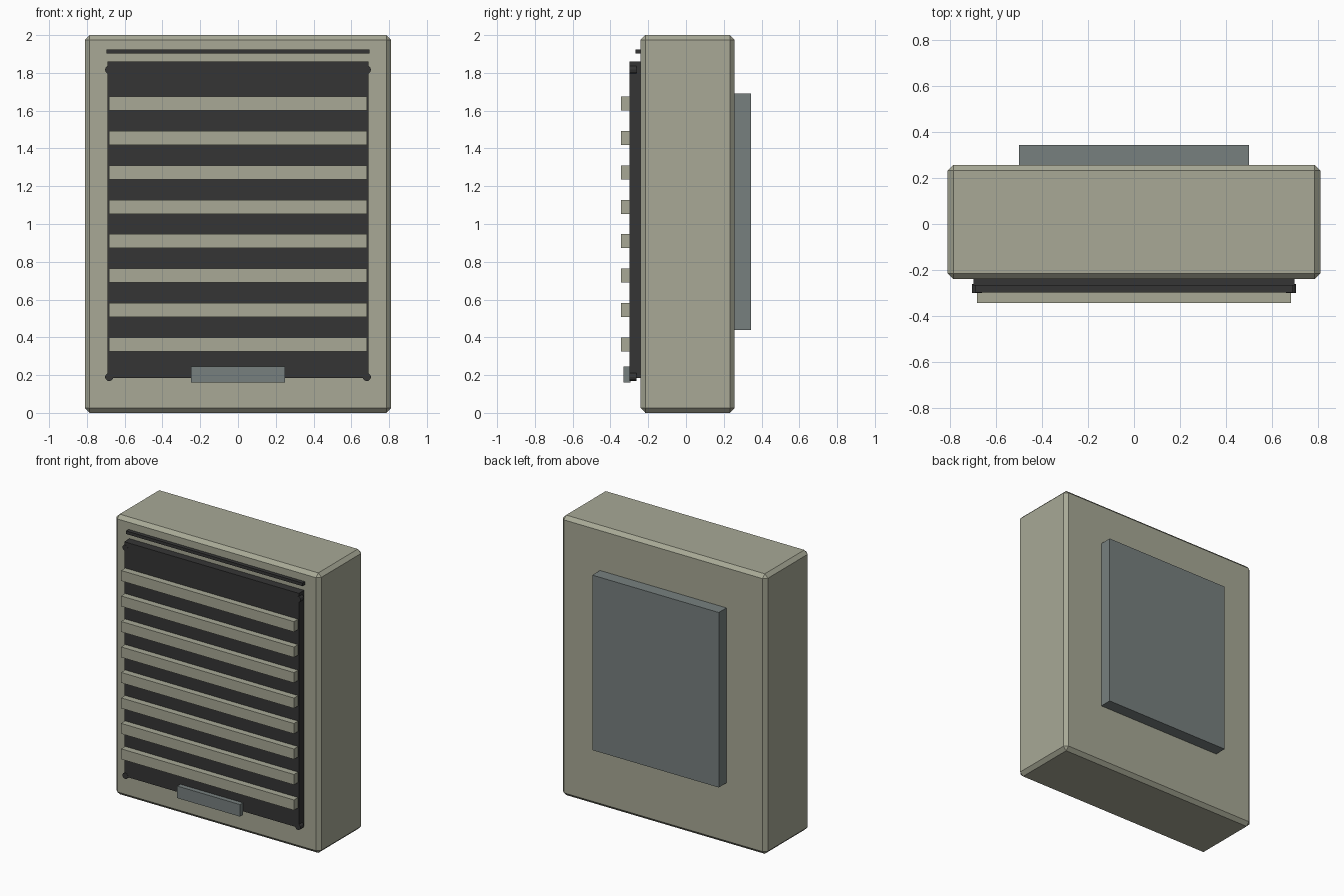
import bpy, math

if "Cube" in bpy.data.objects:
    bpy.data.objects.remove(bpy.data.objects["Cube"])


def material(name, srgb):
    lin = [((c / 255 + 0.055) / 1.055) ** 2.4 for c in srgb]
    m = bpy.data.materials.new(name)
    m.diffuse_color = (*lin, 1)
    m.use_nodes = True
    m.node_tree.nodes["Principled BSDF"].inputs["Base Color"].default_value = m.diffuse_color
    return m


beige = material("beige_casing", (168, 169, 150))
dark = material("dark_grille", (53, 53, 53))
grey = material("blue_grey_metal", (119, 128, 127))


def box(name, x, y, z, mat, bevel=0):
    """Box from (min, max) ranges, with an optional flat chamfer."""
    bpy.ops.mesh.primitive_cube_add(size=1, location=[sum(r) / 2 for r in (x, y, z)])
    ob = bpy.context.object
    ob.name = name
    ob.scale = [r[1] - r[0] for r in (x, y, z)]
    bpy.ops.object.transform_apply(location=False, rotation=False, scale=True)
    ob.data.materials.append(mat)
    if bevel:
        mod = ob.modifiers.new("chamfer", "BEVEL")
        mod.width = bevel
        mod.segments = 1
    return ob


# Chamfered casing
box("casing", (-0.81, 0.81), (-0.24, 0.257), (0, 2), beige, 0.025)

# Dark front panel and thin strip above it
box("front_panel", (-0.69, 0.69), (-0.298, -0.235), (0.185, 1.86), dark)
box("top_strip", (-0.697, 0.697), (-0.268, -0.235), (1.902, 1.924), dark)

# Corner screws
for sx in (-1, 1):
    for z in (0.19, 1.817):
        bpy.ops.mesh.primitive_cylinder_add(
            vertices=12, radius=0.022, depth=0.038,
            location=(sx * 0.682, -0.28, z), rotation=(math.pi / 2, 0, 0))
        screw = bpy.context.object
        screw.name = "corner_screw"
        screw.data.materials.append(dark)

# Horizontal slats
for i in range(8):
    z = 0.363 + i * 0.182
    box("slat", (-0.683, 0.683), (-0.344, -0.295), (z - 0.037, z + 0.037), beige)

# Lower handle plate and rear cover
box("handle_plate", (-0.248, 0.248), (-0.332, -0.295), (0.16, 0.246), grey)
box("rear_cover", (-0.5, 0.5), (0.25, 0.344), (0.44, 1.69), grey)
